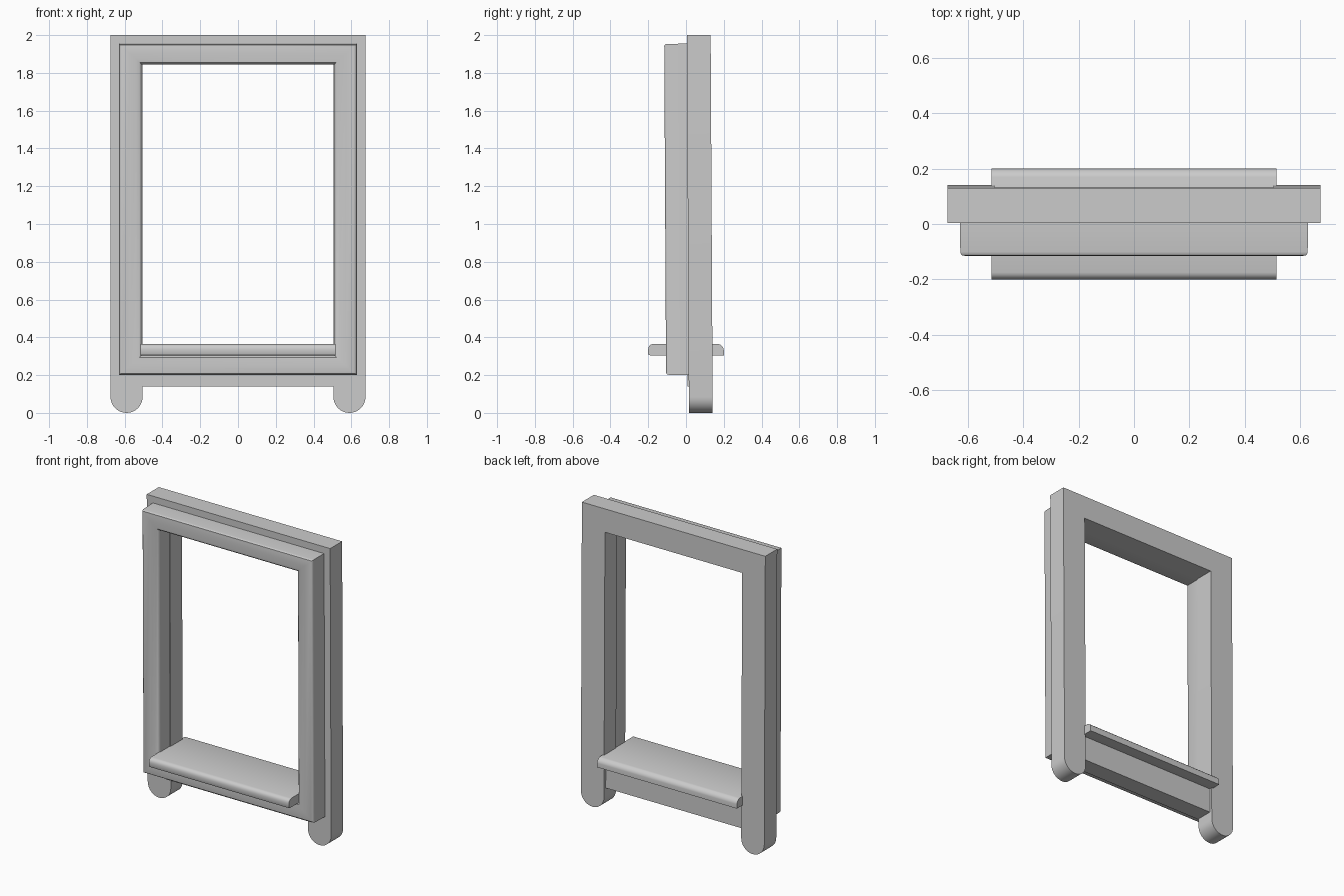
import bpy, bmesh, math

if "Cube" in bpy.data.objects:
    bpy.data.objects.remove(bpy.data.objects["Cube"])


def lean(y, z):
    # the frame tips very slightly backwards to front over its height
    return y - 0.0055 * (z - 1)


def finish(name, bm):
    bmesh.ops.recalc_face_normals(bm, faces=bm.faces)
    mesh = bpy.data.meshes.new(name)
    bm.to_mesh(mesh)
    bm.free()
    obj = bpy.data.objects.new(name, mesh)
    bpy.context.collection.objects.link(obj)
    bpy.ops.object.select_all(action='DESELECT')
    obj.select_set(True)
    bpy.context.view_layer.objects.active = obj
    bpy.ops.object.shade_smooth_by_angle(angle=math.radians(35))
    return obj


def prism(name, loop_a, loop_b):
    # solid between two matching outlines
    bm = bmesh.new()
    a = [bm.verts.new(p) for p in loop_a]
    b = [bm.verts.new(p) for p in loop_b]
    bm.faces.new(a)
    bm.faces.new(b[::-1])
    n = len(a)
    for i in range(n):
        bm.faces.new((a[i], b[i], b[(i + 1) % n], a[(i + 1) % n]))
    return finish(name, bm)


def panel(name, outline, y0, y1):
    return prism(name, [(x, lean(y0, z), z) for x, z in outline],
                 [(x, lean(y1, z), z) for x, z in outline])


# back frame: two round-footed legs joined by a top rail
cx, r = 0.59, 0.085
foot = [(cx + r * math.cos(t), r + r * math.sin(t))
        for t in [math.pi + math.pi * i / 16 for i in range(17)]]
half = [(0.505, 1.845)] + foot + [(0.675, 2.0)]
outline = half + [(-x, z) for x, z in half[::-1]]
panel("back_frame", outline, 0.010, 0.136)

# bottom rail between the legs
panel("bottom_rail", [(-0.535, 0.14), (0.535, 0.14), (0.535, 0.315), (-0.535, 0.315)],
      0.003, 0.118)

# front moulding: softened square section mitred around the opening
# (fraction from inner edge to outer edge, depth)
section = [(0, 0.010), (0, -0.085), (0.03, -0.098), (0.10, -0.106), (0.25, -0.109),
           (0.5, -0.110), (0.85, -0.110), (0.93, -0.108), (0.97, -0.103),
           (0.985, -0.095), (1, 0.010)]
corners = [((-0.51, 0.305), (-0.63, 0.20)), ((0.51, 0.305), (0.63, 0.20)),
           ((0.51, 1.845), (0.63, 1.955)), ((-0.51, 1.845), (-0.63, 1.955))]
bm = bmesh.new()
rings = []
for inner, outer in corners:
    ring = []
    for f, y in section:
        x = inner[0] + f * (outer[0] - inner[0])
        z = inner[1] + f * (outer[1] - inner[1])
        ring.append(bm.verts.new((x, lean(y, z), z)))
    rings.append(ring)
n = len(section)
for i in range(4):
    p, q = rings[i], rings[(i + 1) % 4]
    for j in range(n):
        k = (j + 1) % n
        bm.faces.new((p[j], p[k], q[k], q[j]))
finish("front_moulding", bm)

# shelf with softened long edges
profile = [(-0.190, 0.305), (-0.197, 0.307), (-0.20, 0.313), (-0.20, 0.338),
           (-0.198, 0.348), (-0.193, 0.356), (-0.185, 0.362), (-0.175, 0.365),
           (0.170, 0.365), (0.180, 0.362), (0.192, 0.352), (0.198, 0.342),
           (0.20, 0.333), (0.20, 0.305)]
prism("shelf", [(-0.515, y, z) for y, z in profile],
      [(0.515, y, z) for y, z in profile])
